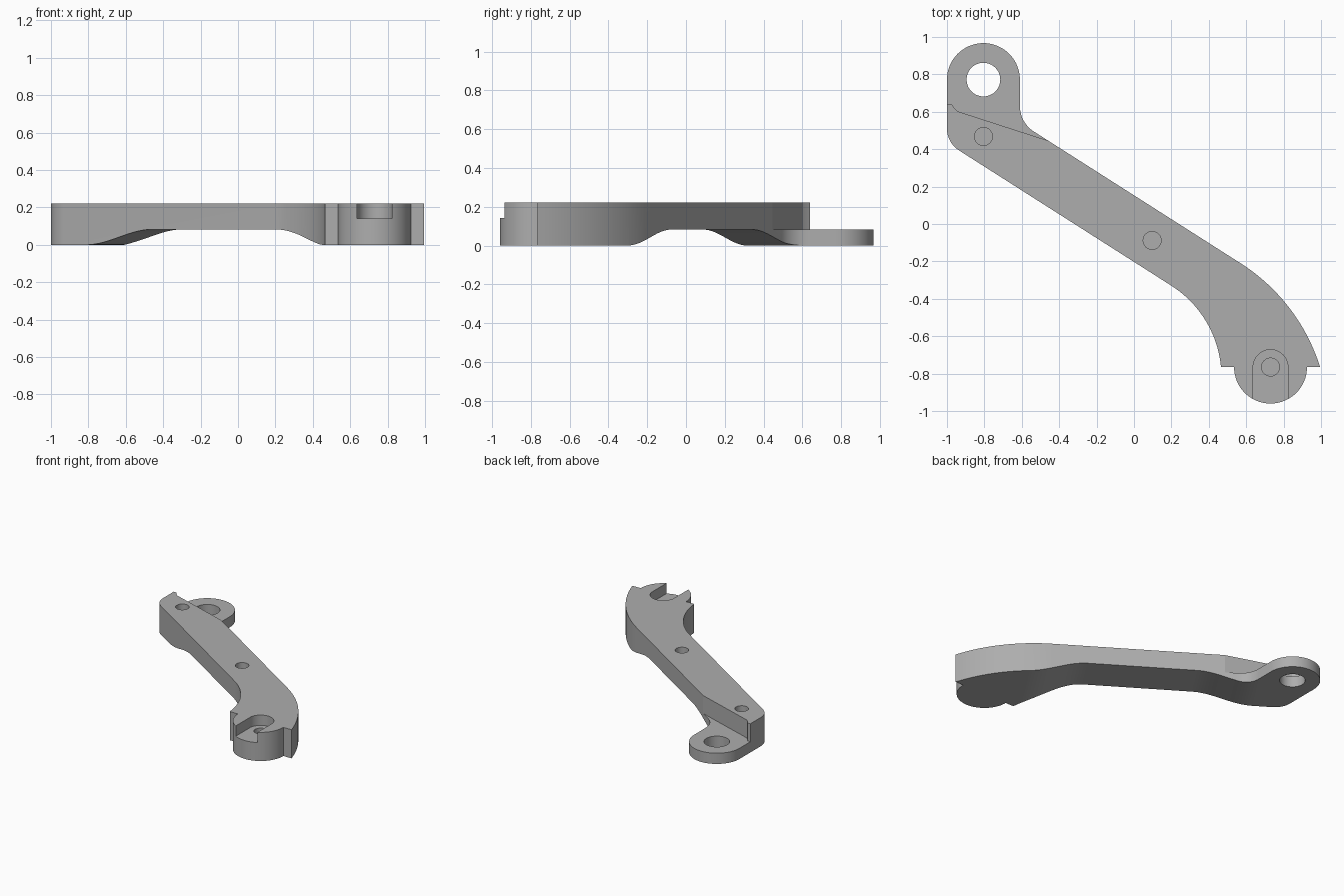
import bpy, bmesh, math
from mathutils import Vector, Matrix

if "Cube" in bpy.data.objects:
    bpy.data.objects.remove(bpy.data.objects["Cube"], do_unlink=True)

TOP = 0.222      # top of the arm
THIN = 0.083     # top of the hinge lug and height of the raised underside
HINGE = (-0.805, 0.772)
FOOT = (0.73, -0.765)
TILT = math.atan2(-0.537, 0.843)   # direction of the straight shank
SHANK = (math.cos(TILT), math.sin(TILT))


def arc(centre, radius, start, end, steps=32):
    """Points on a circular arc, angles in degrees."""
    angles = [math.radians(start + (end - start) * i / steps) for i in range(steps + 1)]
    return [(centre[0] + radius * math.cos(a), centre[1] + radius * math.sin(a)) for a in angles]


def tangent_arc(p, direction, q, side, steps=20):
    """Arc leaving p along direction and ending at q; side is +1 for a left bend."""
    p, q, d = Vector(p), Vector(q), Vector(direction).normalized()
    n = Vector((-d.y, d.x)) * side
    v = q - p
    r = v.length_squared / (2 * v.dot(n))
    c = p + n * r
    a, b = p - c, q - c
    sweep = math.atan2(a.x * b.y - a.y * b.x, a.dot(b))
    start = math.degrees(math.atan2(a.y, a.x))
    return arc(c, r, start, start + math.degrees(sweep), steps)


def prism(name, outline, low, high, matrix=None):
    """Extrude a flat outline from low to high."""
    bm = bmesh.new()
    face = bm.faces.new([bm.verts.new((x, y, low)) for x, y in outline])
    new = bmesh.ops.extrude_face_region(bm, geom=[face])["geom"]
    verts = [v for v in new if isinstance(v, bmesh.types.BMVert)]
    bmesh.ops.translate(bm, verts=verts, vec=(0, 0, high - low))
    if matrix:
        bm.transform(matrix)
    bmesh.ops.recalc_face_normals(bm, faces=bm.faces)
    mesh = bpy.data.meshes.new(name)
    bm.to_mesh(mesh)
    bm.free()
    obj = bpy.data.objects.new(name, mesh)
    bpy.context.collection.objects.link(obj)
    return obj


def cut(target, cutter):
    """Subtract a cutter and discard it."""
    cutter.hide_render = True
    mod = target.modifiers.new("cut", 'BOOLEAN')
    mod.operation, mod.solver, mod.object = 'DIFFERENCE', 'EXACT', cutter
    bpy.context.view_layer.objects.active = target
    bpy.ops.object.modifier_apply(modifier=mod.name)
    bpy.data.objects.remove(cutter, do_unlink=True)


# Full plan outline: hinge lug, rounded corner, shank, curved foot
outline = arc(HINGE, 0.195, 0, 180, 40)
outline += tangent_arc((-1, 0.51), (0, -1), (-0.935, 0.393), 1, 12)
outline += tangent_arc((0.2, -0.33), SHANK, (0.465, -0.765), -1)
outline += arc(FOOT, 0.195, 180, 360, 40)
outline += tangent_arc((0.57, -0.21), SHANK, (0.995, -0.765), -1)[::-1]
outline += tangent_arc((-0.61, 0.63), (0, -1), (-0.538, 0.496), 1, 12)[::-1]
arm = prism("lever_arm", outline, 0, TOP)

# Step that leaves the hinge lug thin
step = [(-1.1, 0.64), (-0.975, 0.64), (-0.962, 0.621), (-0.945, 0.603),
        (-0.46, 0.446), (-0.4, 0.6), (-0.4, 1.1), (-1.1, 1.1)]
cut(arm, prism("lug_step_cutter", step, THIN, 0.4))


# Raised underside: an S-curve at each end, swept across the shank
def ramp(start, end, steps=20):
    return [(start + (end - start) * i / steps,
             THIN * (1 - math.cos(math.pi * i / steps)) / 2) for i in range(steps + 1)]


profile = ramp(-0.86, -0.43) + ramp(0.76, 0.34)[::-1]
profile += [(0.76, -0.1), (-0.86, -0.1)]
sweep = Matrix.Rotation(TILT, 4, 'Z') @ Matrix.Rotation(math.pi / 2, 4, 'X')
cut(arm, prism("underside_cutter", profile, -1, 1, sweep))

# Slot in the foot, open to the front
slot = arc(FOOT, 0.093, 0, 180) + [(FOOT[0] - 0.093, -1.1), (FOOT[0] + 0.093, -1.1)]
cut(arm, prism("slot_cutter", slot, 0.142, 0.4))

# Hinge hole goes through, the pin holes are blind
for centre, radius, floor in ((HINGE, 0.09, -0.1), (FOOT, 0.048, 0.05),
                              ((0.097, -0.088), 0.048, 0.12), ((-0.805, 0.468), 0.048, 0.12)):
    cut(arm, prism("hole_cutter", arc(centre, radius, 0, 360, 40)[:-1], floor, 0.4))

# Single grey finish
grey = bpy.data.materials.new("plain_grey")
grey.use_nodes = True
colour = (0.42, 0.42, 0.42, 1)
grey.diffuse_color = colour
grey.node_tree.nodes["Principled BSDF"].inputs["Base Color"].default_value = colour
arm.data.materials.clear()
arm.data.materials.append(grey)

bpy.ops.object.select_all(action='DESELECT')
arm.select_set(True)
bpy.context.view_layer.objects.active = arm
bpy.ops.object.shade_smooth_by_angle(angle=math.radians(25))
